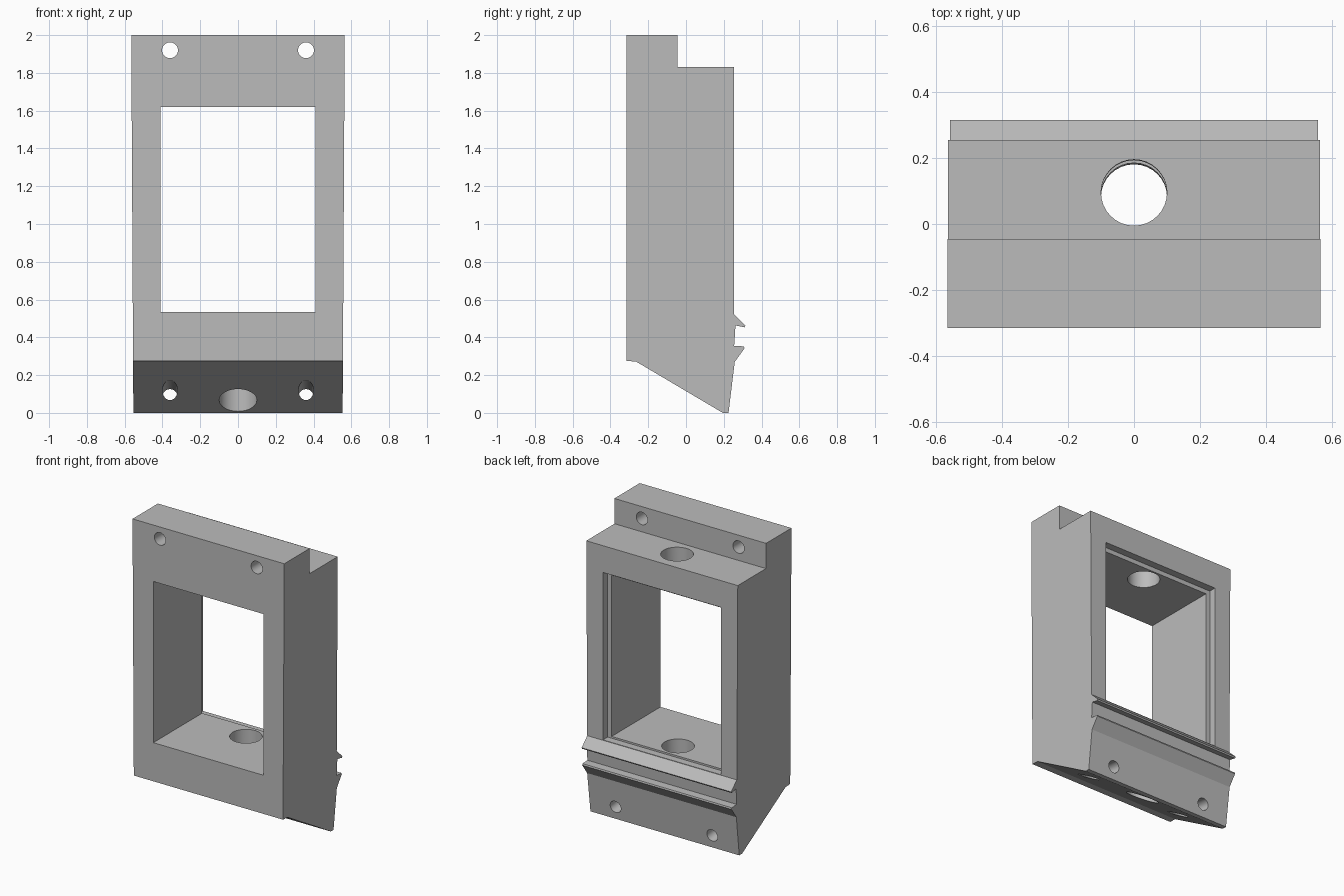
import bpy
import bmesh
from mathutils import Vector

default = bpy.data.objects.get("Cube")
if default:
    bpy.data.objects.remove(default, do_unlink=True)

grey = bpy.data.materials.new("plain grey")
grey.use_nodes = True
colour = (0.5, 0.5, 0.5, 1)
grey.diffuse_color = colour
grey.node_tree.nodes["Principled BSDF"].inputs["Base Color"].default_value = colour


def make_object(name, bm):
    bmesh.ops.recalc_face_normals(bm, faces=bm.faces)
    mesh = bpy.data.meshes.new(name)
    bm.to_mesh(mesh)
    bm.free()
    mesh.materials.append(grey)
    obj = bpy.data.objects.new(name, mesh)
    bpy.context.collection.objects.link(obj)
    return obj


def box(name, low, high):
    bm = bmesh.new()
    bmesh.ops.create_cube(bm, size=1)
    low, high = Vector(low), Vector(high)
    for v in bm.verts:
        v.co = (low + high) / 2 + v.co * (high - low)
    return make_object(name, bm)


def rod(name, start, end, radius):
    start, end = Vector(start), Vector(end)
    axis = end - start
    bm = bmesh.new()
    bmesh.ops.create_cone(bm, cap_ends=True, segments=32, radius1=radius,
                          radius2=radius, depth=axis.length)
    turn = Vector((0, 0, 1)).rotation_difference(axis)
    for v in bm.verts:
        v.co = turn @ v.co + (start + end) / 2
    return make_object(name, bm)


# Housing: side profile (y, z) with top step, two hooked ridges and sloped foot
profile = [(-0.315, 2), (-0.045, 2), (-0.045, 1.83), (0.255, 1.83),
           (0.255, 0.52), (0.315, 0.462), (0.31, 0.453), (0.262, 0.463),
           (0.255, 0.355), (0.307, 0.352), (0.31, 0.342), (0.258, 0.27),
           (0.225, 0), (0.195, 0), (-0.265, 0.272), (-0.315, 0.275)]
bm = bmesh.new()
sides = []
for side in (-1, 1):
    # The width grows slightly towards the top
    sides.append([bm.verts.new((side * (0.554 + 0.0055 * z), y, z))
                  for y, z in profile])
    bm.faces.new(sides[-1])
left, right = sides
for i in range(len(profile)):
    j = (i + 1) % len(profile)
    bm.faces.new((left[i], left[j], right[j], right[i]))
housing = make_object("housing", bm)

# Window through the housing, with a shallow rebate at the back
cutters = [
    box("window_cutter", (-0.41, -0.5, 0.535), (0.41, 0.5, 1.62)),
    box("rebate_cutter", (-0.44, 0.205, 0.523), (0.44, 0.5, 1.65)),
    rod("cable_hole_cutter", (0, 0.079, -0.2), (0, 0.097, 2.1), 0.1),
]
# Mounting holes: level at the top, tilted through the foot
for name, x in (("right", -0.36), ("left", 0.36)):
    cutters.append(rod(name + "_top_hole_cutter",
                       (x, -0.5, 1.92), (x, 0.2, 1.92), 0.042))
    cutters.append(rod(name + "_foot_hole_cutter",
                       (x, -0.3, 0.161), (x, 0.4, 0.063), 0.04))

for cutter in cutters:
    cutter.hide_render = True
    cut = housing.modifiers.new(cutter.name, "BOOLEAN")
    cut.operation = "DIFFERENCE"
    cut.solver = "EXACT"
    cut.object = cutter

# Apply the cuts and discard the cutters
bpy.context.view_layer.update()
graph = bpy.context.evaluated_depsgraph_get()
mesh = bpy.data.meshes.new_from_object(housing.evaluated_get(graph))
housing.modifiers.clear()
housing.data = mesh
for cutter in cutters:
    bpy.data.objects.remove(cutter, do_unlink=True)

bpy.ops.object.select_all(action="DESELECT")
housing.select_set(True)
bpy.context.view_layer.objects.active = housing
bpy.ops.object.shade_smooth_by_angle(angle=0.4)
